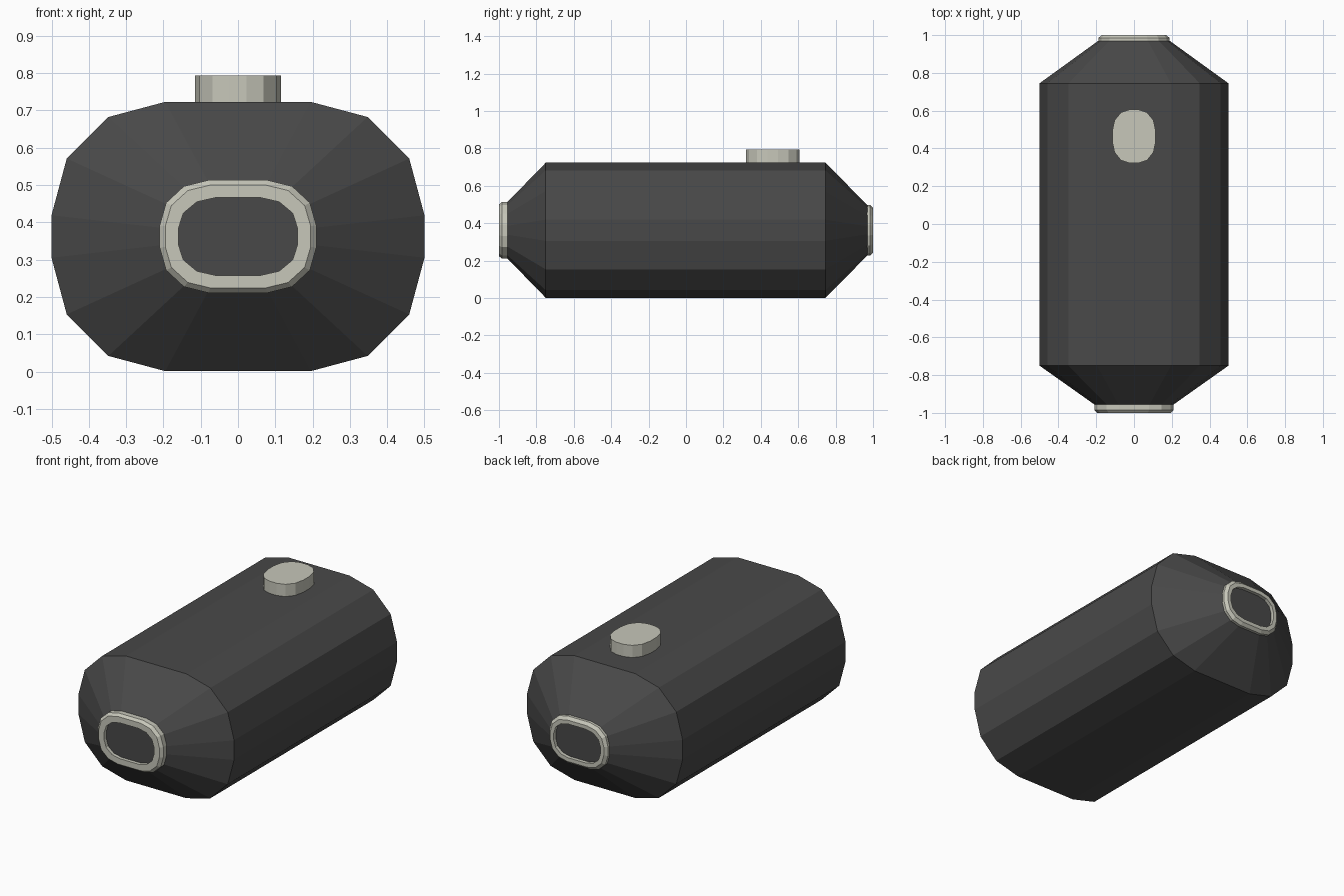
import bpy
import bmesh
import math

if "Cube" in bpy.data.objects:
    bpy.data.objects.remove(bpy.data.objects["Cube"])


def material(name, rgb):
    m = bpy.data.materials.new(name)
    m.diffuse_color = (*rgb, 1)
    m.use_nodes = True
    m.node_tree.nodes["Principled BSDF"].inputs["Base Color"].default_value = m.diffuse_color
    return m


DARK = material("dark grey shell", (0.066, 0.066, 0.066))
PALE = material("pale warm grey", (0.57, 0.57, 0.49))


def outline(ha, hb, fa=0.39, fb=0.158):
    """16-point rounded rectangle; fa, fb = straight share of each half size."""
    sa, sb = ha * fa, hb * fb
    pts = []
    for q, (ka, kb) in enumerate(((1, 1), (-1, 1), (-1, -1), (1, -1))):
        for i in range(4):
            t = math.radians(90 * q + 30 * i)
            pts.append((ka * sa + (ha - sa) * math.cos(t),
                        kb * sb + (hb - sb) * math.sin(t)))
    return pts


def loft(name, mat, sections, place, closed=False, **shape):
    """Skin a list of (depth, half_a, half_b) sections, capped or closed on itself."""
    bm = bmesh.new()
    rings = [[bm.verts.new(place(a, b, d)) for a, b in outline(ha, hb, **shape)]
             for d, ha, hb in sections]
    pairs = list(zip(rings, rings[1:]))
    if closed:
        pairs.append((rings[-1], rings[0]))
    else:
        bm.faces.new(rings[0])
        bm.faces.new(rings[-1])
    for r, s in pairs:
        for i in range(16):
            j = (i + 1) % 16
            bm.faces.new((r[i], r[j], s[j], s[i]))
    bmesh.ops.recalc_face_normals(bm, faces=bm.faces)
    me = bpy.data.meshes.new(name)
    bm.to_mesh(me)
    bm.free()
    me.materials.append(mat)
    ob = bpy.data.objects.new(name, me)
    bpy.context.collection.objects.link(ob)
    return ob


def along_y(a, b, d):
    return (a, d, 0.362 + b)


# Tank body with tapered ends
loft("tank_body", DARK,
     [(-0.98, 0.175, 0.125), (-0.75, 0.5, 0.361),
      (0.745, 0.5, 0.361), (0.98, 0.175, 0.125)], along_y)

# Front collar, open in the middle
loft("front_collar", PALE,
     [(-0.955, 0.16, 0.104), (-0.955, 0.21, 0.151), (-0.985, 0.21, 0.151),
      (-1.0, 0.195, 0.138), (-1.0, 0.16, 0.104)], along_y, closed=True,
     fa=0.38, fb=0.2)

# Smaller back collar
loft("back_collar", PALE,
     [(0.965, 0.15, 0.098), (0.965, 0.188, 0.136), (0.985, 0.188, 0.136),
      (1.0, 0.172, 0.12), (1.0, 0.15, 0.098)], along_y, closed=True,
     fa=0.38, fb=0.2)

# Oval filler cap on top
loft("filler_cap", PALE, [(0.70, 0.115, 0.142), (0.794, 0.115, 0.142)],
     lambda a, b, d: (a, 0.464 + b, d), fa=0.2, fb=0.2)
